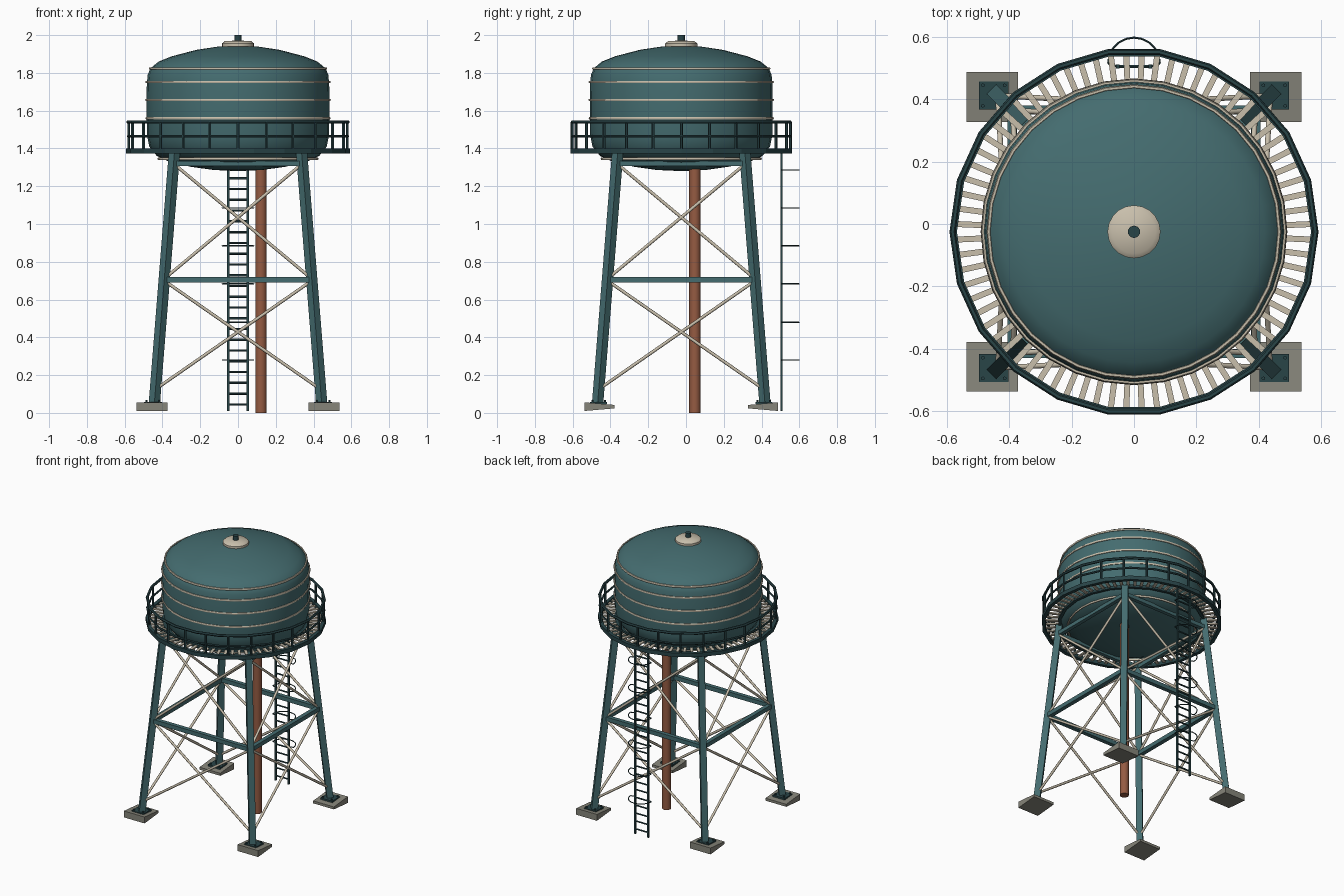
import bpy, bmesh, math
from mathutils import Vector, Matrix

if "Cube" in bpy.data.objects:
    bpy.data.objects.remove(bpy.data.objects["Cube"])

CY = -0.025  # tower axis in y


def mat(name, c):
    m = bpy.data.materials.new(name)
    m.diffuse_color = (*c, 1)
    m.use_nodes = True
    m.node_tree.nodes["Principled BSDF"].inputs["Base Color"].default_value = m.diffuse_color
    return m


TEAL = mat("teal_paint", (0.058, 0.150, 0.160))
DARK = mat("dark_teal_paint", (0.022, 0.058, 0.064))
TAN = mat("cream_paint", (0.58, 0.52, 0.41))
RUST = mat("rust_pipe", (0.30, 0.105, 0.055))
STONE = mat("concrete", (0.24, 0.235, 0.195))


def finish(name, bm, m, smooth=None):
    bmesh.ops.recalc_face_normals(bm, faces=bm.faces)
    me = bpy.data.meshes.new(name)
    bm.to_mesh(me)
    bm.free()
    ob = bpy.data.objects.new(name, me)
    bpy.context.collection.objects.link(ob)
    me.materials.append(m)
    if smooth:
        bpy.ops.object.select_all(action='DESELECT')
        ob.select_set(True)
        bpy.context.view_layer.objects.active = ob
        bpy.ops.object.shade_smooth_by_angle(angle=math.radians(smooth))
    return ob


def rod(bm, a, b, r, n=8, spin=0.0):
    """Prism of n sides between two points."""
    a, b = Vector(a), Vector(b)
    d = b - a
    q = d.to_track_quat('Z', 'Y').to_matrix().to_4x4()
    bmesh.ops.create_cone(bm, cap_ends=True, segments=n, radius1=r, radius2=r, depth=d.length,
                          matrix=Matrix.Translation((a + b) / 2) @ q @ Matrix.Rotation(spin, 4, 'Z'))


def box(bm, c, s, rz=0.0):
    bmesh.ops.create_cube(bm, size=1, matrix=Matrix.Translation(c) @ Matrix.Rotation(rz, 4, 'Z')
                          @ Matrix.Diagonal((*s, 1)))


def lathe(bm, prof, n, cx=0.0, cy=CY, closed=False):
    """Revolve (radius, z) points; zero radius makes a pole."""
    rings = []
    for r, z in prof:
        k = n if r > 1e-6 else 1
        rings.append([bm.verts.new((cx + r * math.cos(math.tau * i / n),
                                    cy + r * math.sin(math.tau * i / n), z)) for i in range(k)])
    pairs = list(zip(rings, rings[1:]))
    if closed:
        pairs.append((rings[-1], rings[0]))
    for A, B in pairs:
        for i in range(n):
            q = [A[i % len(A)], A[(i + 1) % len(A)], B[(i + 1) % len(B)], B[i % len(B)]]
            bm.faces.new(list(dict.fromkeys(q)))


def hoop(bm, R, z, r, n, k=6):
    lathe(bm, [(R + r * math.cos(math.tau * j / k), z + r * math.sin(math.tau * j / k))
               for j in range(k)], n, closed=True)


# tank shell
bm = bmesh.new()
lathe(bm, [(0, 1.28), (0.13, 1.286), (0.25, 1.303), (0.36, 1.328), (0.43, 1.36), (0.47, 1.41),
           (0.482, 1.47), (0.484, 1.60), (0.483, 1.74), (0.478, 1.79), (0.463, 1.825), (0.42, 1.86),
           (0.35, 1.888), (0.22, 1.922), (0.1, 1.94), (0, 1.945)], 32)
finish("tank", bm, TEAL, 50)

# hoops around the tank
bm = bmesh.new()
for R, z in ((0.42, 1.345), (0.484, 1.56), (0.485, 1.657), (0.484, 1.752), (0.466, 1.823)):
    hoop(bm, R, z, 0.007, 32)
finish("tank_bands", bm, TAN, 60)

# roof vent and its knob
bm = bmesh.new()
lathe(bm, [(0, 1.93), (0.075, 1.93), (0.085, 1.94), (0.085, 1.956), (0.07, 1.968), (0, 1.972)], 20)
finish("vent_cap", bm, TAN, 40)
bm = bmesh.new()
rod(bm, (0, CY, 1.965), (0, CY, 2.0), 0.02, 10)
finish("vent_knob", bm, DARK, 40)


def leg_at(sx, sy, z):
    h = 0.447 - 0.080 * z
    return Vector((sx * h, CY + sy * h, z))


corners = [(-1, -1), (1, -1), (1, 1), (-1, 1)]

# legs, square tubes turned to the diagonal
bm = bmesh.new()
for sx, sy in corners:
    a, b = leg_at(sx, sy, 0.055), leg_at(sx, sy, 1.385)
    bot, top = [[bm.verts.new(p + Vector((0.03 * math.cos(t), 0.03 * math.sin(t), 0)))
                 for t in (0, math.pi / 2, math.pi, 1.5 * math.pi)] for p in (a, b)]
    bm.faces.new(bot)
    bm.faces.new(top)
    for i in range(4):
        bm.faces.new((bot[i], bot[(i + 1) % 4], top[(i + 1) % 4], top[i]))
finish("legs", bm, TEAL)

# horizontal girts and crossed braces on each side of the tower
girt, brace = bmesh.new(), bmesh.new()
for i in range(4):
    p, q = corners[i], corners[(i + 1) % 4]
    for z, r in ((0.705, 0.021), (1.32, 0.019)):
        rod(girt, leg_at(*p, z), leg_at(*q, z), r, 4, math.pi / 4)
    for z0, z1 in ((0.125, 0.70), (0.71, 1.32)):
        rod(brace, leg_at(*p, z0), leg_at(*q, z1), 0.0085)
        rod(brace, leg_at(*q, z0), leg_at(*p, z1), 0.0085)
finish("girts", girt, TEAL)
finish("cross_braces", brace, TAN, 50)

# wedge-like footings, base plates and bolts
foot, plate = bmesh.new(), bmesh.new()
for sx, sy in corners:
    c = Vector((sx * 0.455, CY + sy * 0.433, 0.033))
    vs = {}
    for ix in (-1, 1):
        for iy in (-1, 1):
            for iz in (-1, 1):
                h = 0.023 if iy == sy else 0.009
                vs[ix, iy, iz] = foot.verts.new(c + Vector((ix * 0.083, iy * 0.08, iz * h)))
    bmesh.ops.convex_hull(foot, input=list(vs.values()))
    box(plate, (sx * 0.45, CY + sy * 0.437, 0.052), (0.095, 0.09, 0.012))
    for ix in (-1, 1):
        for iy in (-1, 1):
            x, y = sx * 0.45 + ix * 0.035, CY + sy * 0.437 + iy * 0.033
            rod(plate, (x, y, 0.05), (x, y, 0.068), 0.006, 6)
finish("footings", foot, STONE)
finish("base_plates", plate, DARK)

# riser pipe
bm = bmesh.new()
rod(bm, (0.122, 0.047, 0), (0.122, 0.047, 1.32), 0.03, 14)
finish("riser_pipe", bm, RUST, 40)

# walkway slats
bm = bmesh.new()
for i in range(72):
    t = math.tau * (i + 0.5) / 72
    box(bm, (0.525 * math.cos(t), CY + 0.525 * math.sin(t), 1.388), (0.11, 0.019, 0.009), t)
finish("walkway_slats", bm, TAN)

# walkway edge rings
bm = bmesh.new()
for r0, r1, z0, z1 in ((0.465, 0.485, 1.375, 1.395), (0.568, 0.592, 1.372, 1.400)):
    lathe(bm, [(r0, z0), (r1, z0), (r1, z1), (r0, z1)], 22, closed=True)
finish("walkway_rings", bm, DARK)

# guard rail
bm = bmesh.new()
hoop(bm, 0.582, 1.54, 0.0095, 22)
hoop(bm, 0.582, 1.465, 0.007, 22)
for i in range(24):
    t = math.tau * i / 24
    x, y = 0.578 * math.cos(t), CY + 0.578 * math.sin(t)
    rod(bm, (x, y, 1.39), (x, y, 1.54), 0.008, 6)
finish("guard_rail", bm, DARK, 50)

# ladder
bm = bmesh.new()
for s in (-1, 1):
    box(bm, (s * 0.052, 0.505, 0.70), (0.012, 0.012, 1.38))
for i in range(24):
    z = 0.045 + i * 0.057
    rod(bm, (-0.052, 0.505, z), (0.052, 0.505, z), 0.006, 6)
finish("ladder", bm, DARK)

# ladder cage hoops
bm = bmesh.new()
for z in (0.28, 0.48, 0.683, 0.884, 1.085, 1.286):
    pts = [(0.083 * math.cos(math.pi * j / 10), 0.515 + 0.083 * math.sin(math.pi * j / 10), z)
           for j in range(11)]
    pts = [(0.052, 0.505, z)] + pts + [(-0.052, 0.505, z)]
    for a, b in zip(pts, pts[1:]):
        rod(bm, a, b, 0.0035, 5)
finish("ladder_cage", bm, DARK)
